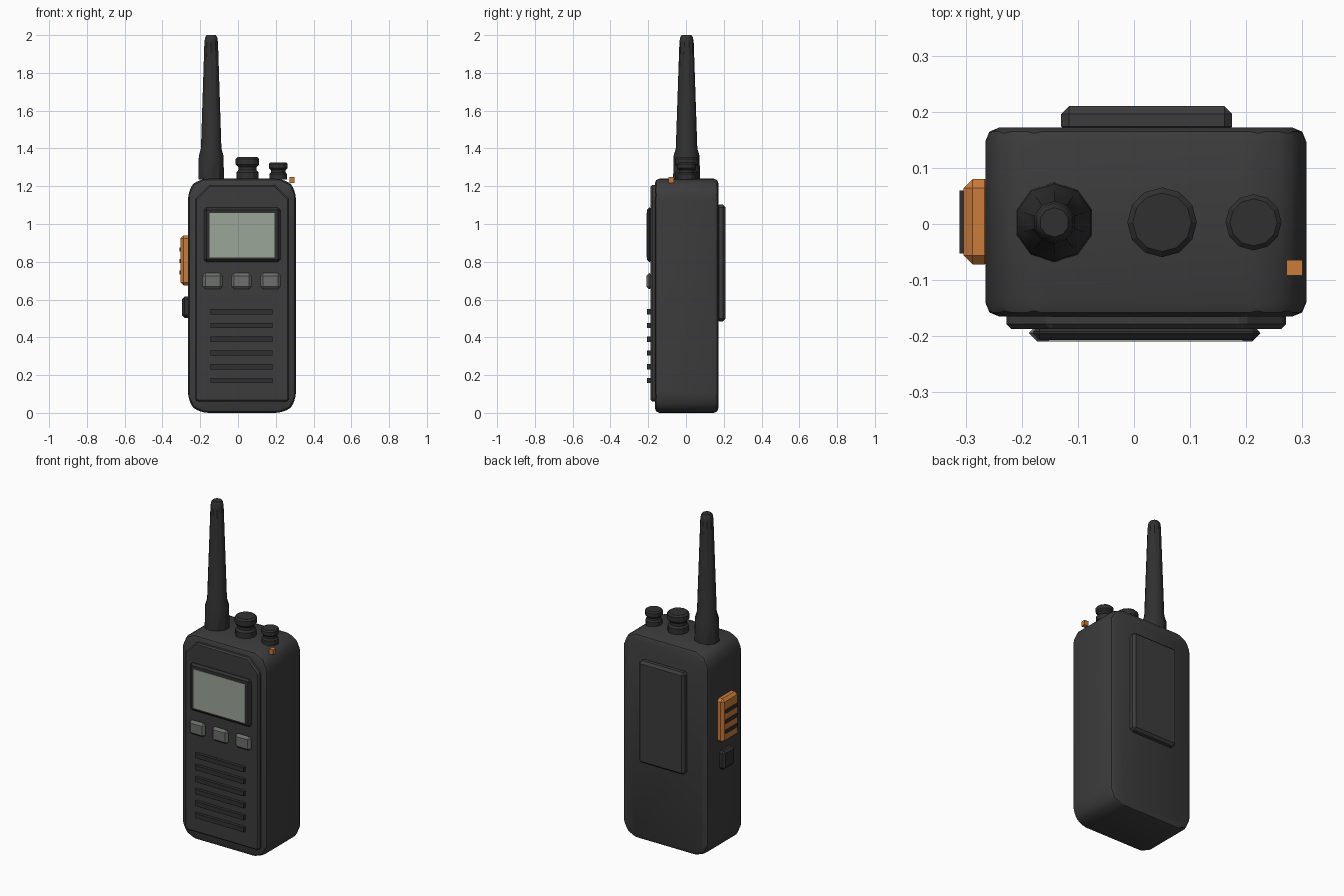
import bpy, bmesh, math
from mathutils import Matrix

cube = bpy.data.objects.get("Cube")
if cube:
    bpy.data.objects.remove(cube, do_unlink=True)


def material(name, r, g, b):
    m = bpy.data.materials.new(name)
    m.use_nodes = True
    m.diffuse_color = (r, g, b, 1)
    node = next(n for n in m.node_tree.nodes if n.type == 'BSDF_PRINCIPLED')
    node.inputs["Base Color"].default_value = (r, g, b, 1)
    node.inputs["Roughness"].default_value = 0.6
    return m


CASE = material("charcoal plastic", 0.045, 0.045, 0.045)
DARK = material("dark rubber", 0.03, 0.03, 0.03)
KEY = material("grey key", 0.15, 0.16, 0.15)
GLASS = material("pale green screen", 0.33, 0.38, 0.31)
ORANGE = material("orange plastic", 0.6, 0.2, 0.045)


def finish(bm, name, mat, smooth=False):
    bmesh.ops.recalc_face_normals(bm, faces=bm.faces)
    mesh = bpy.data.meshes.new(name)
    bm.to_mesh(mesh)
    bm.free()
    mesh.materials.append(mat)
    ob = bpy.data.objects.new(name, mesh)
    bpy.context.collection.objects.link(ob)
    if smooth:
        bpy.ops.object.select_all(action='DESELECT')
        bpy.context.view_layer.objects.active = ob
        ob.select_set(True)
        bpy.ops.object.shade_smooth_by_angle(angle=math.radians(35))
    return ob


def bevel(bm, edges, width, segments=1):
    bmesh.ops.bevel(bm, geom=edges, offset=width, segments=segments,
                    profile=0.5, affect='EDGES', clamp_overlap=True)


def box(name, mat, xs, ys, zs, width=0, segments=1, corner=0, low_corner=0,
        corner_segments=1, smooth=False):
    """Box between limits: first cut the corners seen from the front, then soften the rims."""
    bm = bmesh.new()
    bmesh.ops.create_cube(bm, size=1)
    spans = [(b - a, (a + b) / 2) for a, b in (xs, ys, zs)]
    for v in bm.verts:
        v.co = [c * size + mid for c, (size, mid) in zip(v.co, spans)]
    mid_z = spans[2][1]
    for size, upper in ((corner, True), (low_corner, False)):
        if size:
            bevel(bm, [e for e in bm.edges
                       if abs(e.verts[0].co.y - e.verts[1].co.y) > 1e-4
                       and (e.verts[0].co.z > mid_z) == upper], size, corner_segments)
    if width:
        sharp = [e for e in bm.edges if e.calc_face_angle(0) > math.radians(20)]
        bevel(bm, sharp, width, segments)
    return finish(bm, name, mat, smooth)


def lathe(name, mat, x, y, profile, sides, turn=0, smooth=False):
    """Stack of rings (radius, height) around a vertical axis, capped at both ends."""
    bm = bmesh.new()
    rings = []
    for r, z in profile:
        angles = [turn + math.tau * i / sides for i in range(sides)]
        rings.append([bm.verts.new((x + r * math.cos(a), y + r * math.sin(a), z))
                      for a in angles])
    for a, b in zip(rings, rings[1:]):
        for i in range(sides):
            j = (i + 1) % sides
            bm.faces.new((a[i], a[j], b[j], b[i]))
    bm.faces.new(rings[0])
    bm.faces.new(rings[-1])
    return finish(bm, name, mat, smooth)


# Casing and raised front panel
box("body", CASE, (-0.265, 0.307), (-0.165, 0.172), (0, 1.24), 0.025, 2,
    corner=0.085, low_corner=0.085, corner_segments=2, smooth=True)
box("front_panel", CASE, (-0.227, 0.271), (-0.187, -0.15), (0.06, 1.207), 0.01,
    corner=0.075, low_corner=0.012)

# Display
box("screen_bezel", DARK, (-0.18, 0.224), (-0.207, -0.18), (0.8, 1.087), 0.012)
box("screen", GLASS, (-0.152, 0.194), (-0.2095, -0.2), (0.822, 1.057))

# Keys below the display
for i in range(3):
    box(f"front_key_{i + 1}", KEY, (-0.187 + 0.153 * i, -0.081 + 0.153 * i),
        (-0.209, -0.18), (0.655, 0.74), 0.014)

# Speaker slats
for i in range(6):
    z = 0.172 + 0.0726 * i
    box(f"speaker_slat_{i + 1}", DARK, (-0.145, 0.182), (-0.206, -0.18),
        (z - 0.014, z + 0.014))

# Talk button with grip ribs, and the small button beneath it
box("talk_button", ORANGE, (-0.304, -0.25), (-0.072, 0.08), (0.675, 0.94), 0.016)
for i in range(3):
    z = 0.743 + 0.061 * i
    box(f"talk_rib_{i + 1}", DARK, (-0.311, -0.295), (-0.053, 0.06),
        (z - 0.01, z + 0.01))
box("side_button", DARK, (-0.296, -0.25), (-0.05, 0.06), (0.503, 0.617), 0.014)

# Belt clip
box("belt_clip", CASE, (-0.13, 0.175), (0.16, 0.21), (0.485, 1.102), 0.014)

# Antenna
lathe("antenna", DARK, -0.142, 0.003,
      [(0.071, 1.235), (0.069, 1.36), (0.057, 1.4), (0.038, 1.96),
       (0.034, 1.987), (0.026, 2.0)], 10, math.pi / 10, smooth=True)

# Control knobs
for name, x, r, top in (("volume_knob", 0.05, 0.062, 1.354),
                        ("channel_knob", 0.213, 0.05, 1.325)):
    h = top - 1.235
    steps = ((0.94, 0), (0.94, 0.32), (0.78, 0.42), (0.78, 0.56),
             (1, 0.68), (1, 0.92), (0.84, 1))
    lathe(name, DARK, x, 0.003, [(r * s, 1.235 + h * t) for s, t in steps], 12)

# Status light
box("status_light", ORANGE, (0.272, 0.3), (-0.092, -0.064), (1.218, 1.248))
